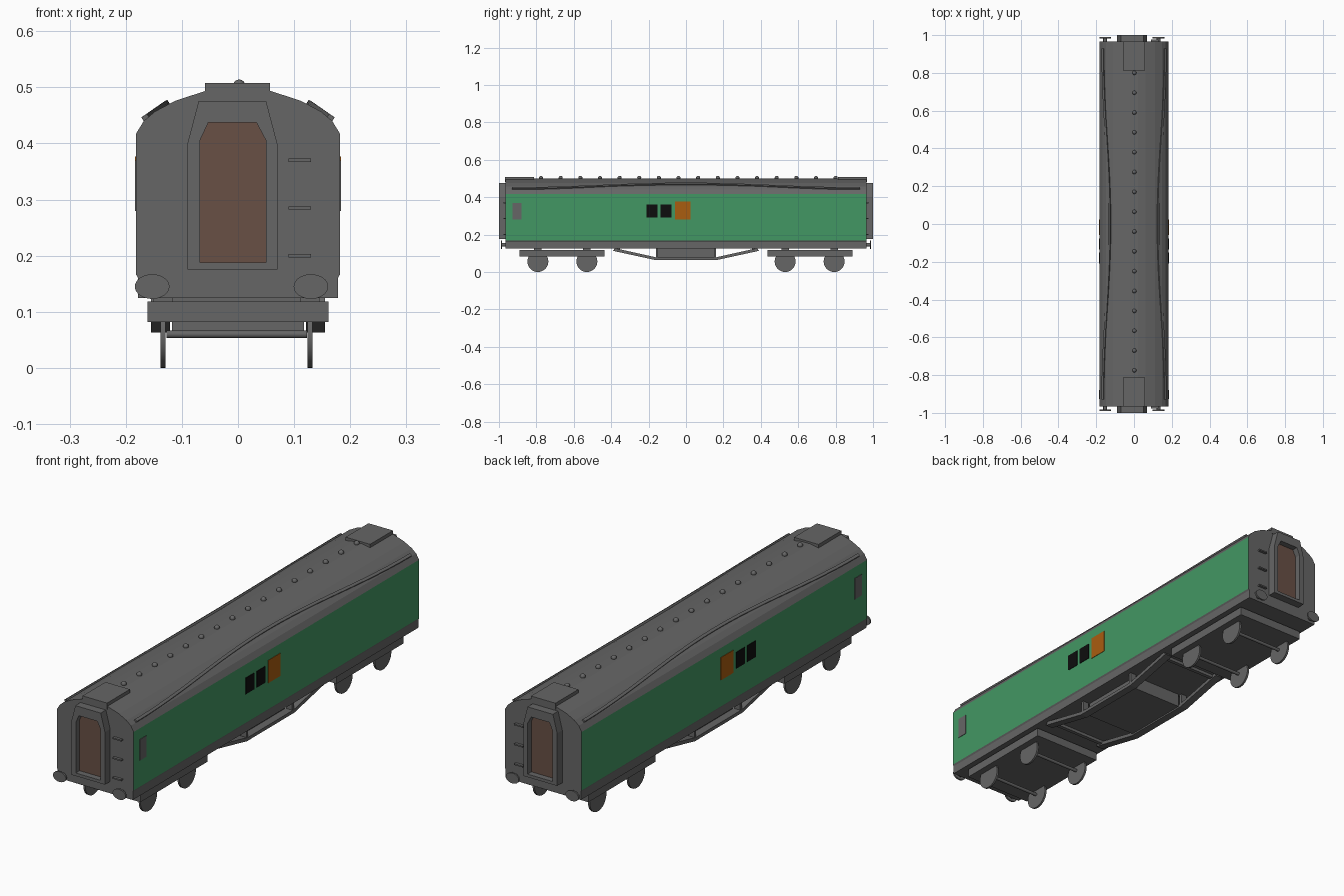
import bpy, bmesh, math
from mathutils import Matrix, Vector

if "Cube" in bpy.data.objects:
    bpy.data.objects.remove(bpy.data.objects["Cube"])


def mat(name, r, g, b):
    m = bpy.data.materials.new(name)
    m.diffuse_color = (r, g, b, 1)
    m.use_nodes = True
    m.node_tree.nodes["Principled BSDF"].inputs["Base Color"].default_value = m.diffuse_color
    return m


GRAY = mat("coach gray", 0.133, 0.133, 0.133)
GREEN = mat("coach green", 0.055, 0.31, 0.125)
BROWN = mat("door brown", 0.14, 0.08, 0.06)
ORANGE = mat("panel orange", 0.40, 0.11, 0.005)
BLACK = mat("window black", 0.004, 0.004, 0.004)


def finish(name, bm, *mats):
    bmesh.ops.recalc_face_normals(bm, faces=bm.faces)
    me = bpy.data.meshes.new(name)
    bm.to_mesh(me)
    bm.free()
    for m in mats:
        me.materials.append(m)
    ob = bpy.data.objects.new(name, me)
    bpy.context.collection.objects.link(ob)
    return ob


def rings(name, loops, m, cap=True):
    """Skin a list of equal point loops, optionally closing both ends."""
    bm = bmesh.new()
    vs = [[bm.verts.new(p) for p in lp] for lp in loops]
    n = len(loops[0])
    for a, b in zip(vs, vs[1:]):
        for i in range(n):
            j = (i + 1) % n
            bm.faces.new((a[i], a[j], b[j], b[i]))
    if cap:
        bm.faces.new(vs[0])
        bm.faces.new(vs[-1])
    return finish(name, bm, m)


def box(name, x0, x1, y0, y1, z0, z1, m=GRAY):
    c = [(x0, z0), (x1, z0), (x1, z1), (x0, z1)]
    return rings(name, [[(x, y, z) for x, z in c] for y in (y0, y1)], m)


def cyl(name, center, r, depth, axis, m=GRAY, seg=32, sx=1.0):
    bm = bmesh.new()
    bmesh.ops.create_cone(bm, cap_ends=True, segments=seg, radius1=r, radius2=r, depth=depth)
    rot = Matrix.Rotation(math.pi / 2, 4, 'Y' if axis == 'X' else 'X')
    bm.transform(Matrix.Translation(center) @ Matrix.Diagonal((sx, 1, 1, 1)) @ rot)
    ob = finish(name, bm, m)
    for p in ob.data.polygons:
        p.use_smooth = len(p.vertices) == 4
    return ob


# Body shell: half profile mirrored, sides painted green by height
half = [(0.178, 0.125), (0.178, 0.16), (0.182, 0.167), (0.182, 0.417), (0.168, 0.44),
        (0.148, 0.457), (0.112, 0.476), (0.06, 0.493), (0.02, 0.5)]
profile = half + [(-x, z) for x, z in reversed(half)]
body = rings("body_shell", [[(x, y, z) for x, z in profile] for y in (-0.965, 0.965)], GRAY)
body.data.materials.append(GREEN)
for p in body.data.polygons:
    if abs(p.normal.x) > 0.95 and 0.2 < p.center.z < 0.4:
        p.material_index = 1

# Side panels: two windows, orange panel and end vent panel, both sides
for s, side in ((1, "right"), (-1, "left")):
    for nm, y0, y1, z0, z1, m in (
            ("window_a", -0.21, -0.152, 0.29, 0.36, BLACK),
            ("window_b", -0.135, -0.078, 0.29, 0.36, BLACK),
            ("orange_panel", -0.058, 0.025, 0.28, 0.377, ORANGE),
            ("vent_panel", -0.927, -0.88, 0.28, 0.37, GRAY)):
        xs = sorted((s * 0.179, s * 0.184))
        box(f"{side}_{nm}", xs[0], xs[1], y0, y1, z0, z1, m)

    # Bowed rain strip along the roof
    loops = []
    for i in range(25):
        y = -0.93 + 1.86 * i / 24
        t = math.cos(math.pi / 2 * y / 0.93) ** 2
        x, z = 0.163 - 0.036 * t, 0.443 + 0.025 * t
        n = Vector((0.55, 0, 0.84))
        u = Vector((0.84, 0, -0.55))
        c = Vector((x, 0, z))
        quad = [c - u * .006 - n * .006, c + u * .006 - n * .006,
                c + u * .006 + n * .008, c - u * .006 + n * .008]
        loops.append([(s * q.x, y, q.z) for q in quad])
    rings(f"{side}_rain_strip", loops, GRAY)

    # Underframe truss
    top = [(-0.38, 0.127), (-0.155, 0.077), (0.155, 0.077), (0.38, 0.127)]
    low = [(0.39, 0.113), (0.16, 0.063), (-0.16, 0.063), (-0.39, 0.113)]
    rings(f"{side}_truss", [[(s * x, y, z) for y, z in top + low] for x in (0.121, 0.155)], GRAY)
    for y in (-0.155, 0.155):
        box(f"{side}_truss_post", s * 0.138 - 0.014, s * 0.138 + 0.014,
            y - 0.006, y + 0.006, 0.07, 0.127)

# Underfloor equipment box and cross beams
box("equipment_box", -0.118, 0.118, -0.15, 0.15, 0.067, 0.127)
for y in (-0.36, 0.36):
    box("cross_beam", -0.125, 0.125, y - 0.008, y + 0.008, 0.112, 0.127)

# Roof vents
for i in range(16):
    bm = bmesh.new()
    bmesh.ops.create_uvsphere(bm, u_segments=12, v_segments=8, radius=0.011)
    bm.transform(Matrix.Translation((0.002, 0.80 - 0.105 * i, 0.503)))
    for f in bm.faces:
        f.smooth = True
    finish("roof_vent", bm, GRAY)

# Outlines for the gangway and its doorway (x, z)
outer = [(-0.09, 0.175), (-0.09, 0.4), (-0.07, 0.476), (0.05, 0.476), (0.07, 0.4), (0.07, 0.175)]
inner = [(-0.068, 0.188), (-0.068, 0.405), (-0.053, 0.437), (0.033, 0.437), (0.05, 0.405), (0.05, 0.188)]

for e, end in ((-1, "front"), (1, "back")):
    # Gangway frame and recessed door
    rings(f"{end}_gangway",
          [[(x, e * y, z) for x, z in lp] for lp, y in
           ((outer, 0.96), (outer, 1.0), (inner, 1.0), (inner, 0.96))], GRAY, cap=False)
    rings(f"{end}_door", [[(x, e * y, z) for x, z in inner] for y in (0.964, 0.974)], BROWN)

    # Raised roof box
    ys = sorted((e * 0.812, e * 0.967))
    box(f"{end}_roof_box", -0.059, 0.057, ys[0], ys[1], 0.48, 0.508)

    # Buffers with oval heads
    for x in (-0.153, 0.13):
        cyl(f"{end}_buffer_shaft", (x, e * 0.972, 0.145), 0.01, 0.03, 'Y', seg=16)
        cyl(f"{end}_buffer_head", (x, e * 0.986, 0.145), 0.022, 0.007, 'Y', sx=1.4)

    # Climbing rungs
    ys = sorted((e * 0.96, e * 0.977))
    for z in (0.2, 0.285, 0.37):
        box(f"{end}_rung", 0.09, 0.13, ys[0], ys[1], z - 0.003, z + 0.003)

    # Bogie with wheels, axles and suspension blocks
    ys = sorted((e * 0.437, e * 0.89))
    box(f"{end}_bogie_frame", -0.161, 0.161, ys[0], ys[1], 0.082, 0.118)
    for y in (e * 0.53, e * 0.792):
        cyl(f"{end}_axle", (-0.002, y, 0.06), 0.007, 0.25, 'X', seg=12)
        for x in (-0.134, 0.128):
            cyl(f"{end}_wheel", (x, y, 0.056), 0.056, 0.009, 'X')
            box(f"{end}_suspension_block", x - 0.017, x + 0.017, y - 0.02, y + 0.02, 0.115, 0.127)
